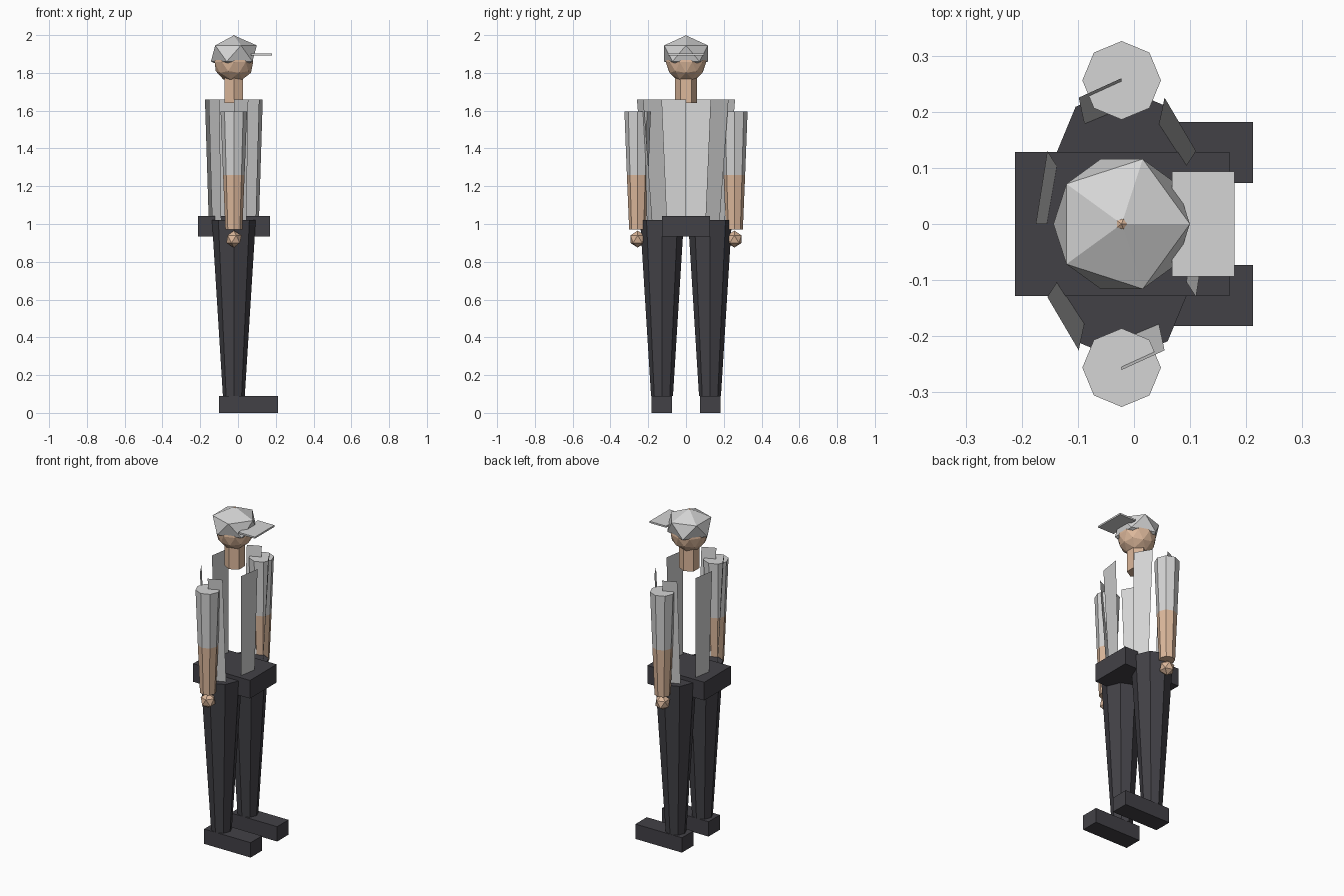
import bpy, bmesh
from math import cos, sin, radians
from mathutils import Matrix, Vector

cube = bpy.data.objects.get("Cube")
if cube:
    bpy.data.objects.remove(cube, do_unlink=True)

AXIS = -0.022  # x of the body's vertical axis


def material(name, rgb):
    m = bpy.data.materials.new(name)
    m.use_nodes = True
    m.diffuse_color = (*rgb, 1)
    m.node_tree.nodes["Principled BSDF"].inputs["Base Color"].default_value = (*rgb, 1)
    return m


GREY = material("light_grey_cloth", (0.66, 0.66, 0.66))
SKIN = material("skin", (0.72, 0.48, 0.33))
DARK = material("charcoal_cloth", (0.055, 0.053, 0.062))


def finish(name, bm, *mats):
    mesh = bpy.data.meshes.new(name)
    bm.to_mesh(mesh)
    bm.free()
    for m in mats:
        mesh.materials.append(m)
    obj = bpy.data.objects.new(name, mesh)
    bpy.context.collection.objects.link(obj)
    return obj


def box(name, low, high, mat):
    low, high = Vector(low), Vector(high)
    bm = bmesh.new()
    bmesh.ops.create_cube(bm, size=1, matrix=Matrix.Translation((low + high) / 2)
                          @ Matrix.Diagonal((*(high - low), 1)))
    return finish(name, bm, mat)


def ball(name, center, radius, height, level, mat):
    bm = bmesh.new()
    bmesh.ops.create_icosphere(bm, subdivisions=level, radius=1,
                               matrix=Matrix.Translation(center)
                               @ Matrix.Diagonal((radius, radius, height, 1)))
    return finish(name, bm, mat)


def limb(name, y, sides, rings, mats, start=0):
    """Tapered prism through (z, radius) rings, listed upwards; one material per section."""
    bm = bmesh.new()
    loops = []
    for z, r in rings:
        angles = [radians(start + 360 * i / sides) for i in range(sides)]
        loops.append([bm.verts.new((AXIS + r * cos(a), y + r * sin(a), z)) for a in angles])
    for k, (a, b) in enumerate(zip(loops, loops[1:])):
        for i in range(sides):
            j = (i + 1) % sides
            bm.faces.new((a[i], a[j], b[j], b[i])).material_index = k
    bm.faces.new(loops[0][::-1]).material_index = 0
    bm.faces.new(loops[-1]).material_index = len(mats) - 1
    return finish(name, bm, *mats)


# Paired limbs
for side, s in (("back", 1), ("front", -1)):
    y0, y1 = sorted((s * 0.073, s * 0.182))
    box(side + "_shoe", (-0.1, y0, 0), (0.212, y1, 0.09), DARK)
    limb(side + "_leg", s * 0.127, 8, [(0.09, 0.058), (1.02, 0.116)], [DARK])
    limb(side + "_arm", s * 0.256, 8,
         [(0.97, 0.045), (1.26, 0.057), (1.595, 0.07)], [SKIN, GREY])
    ball(side + "_hand", (AXIS, s * 0.256, 0.92), 0.045, 0.045, 1, SKIN)

# Hips
box("hips", (-0.212, -0.128, 0.933), (0.17, 0.128, 1.043), DARK)

# Shirt: every other side of a tapered twelve-sided tube
bm = bmesh.new()
for k in range(6):
    ends = [radians(30 + 60 * k), radians(60 + 60 * k)]
    low = [bm.verts.new((AXIS + 0.133 * cos(a), 0.206 * sin(a), 1.02)) for a in ends]
    high = [bm.verts.new((AXIS + 0.153 * cos(a), 0.26 * sin(a), 1.66)) for a in ends]
    bm.faces.new((low[0], low[1], high[1], high[0]))
finish("shirt_panels", bm, GREY)

# Neck, head and cap
limb("neck", 0, 6, [(1.64, 0.057), (1.79, 0.057)], [SKIN], start=30)
ball("head", (AXIS, 0, 1.857), 0.107, 0.107, 2, SKIN)
ball("cap", (AXIS, 0, 1.903), 0.136, 0.0955, 1, GREY)
ball("cap_button", (AXIS, 0, 1.99), 0.011, 0.01, 1, SKIN)
box("cap_brim", (0.068, -0.094, 1.893), (0.179, 0.094, 1.903), GREY)
